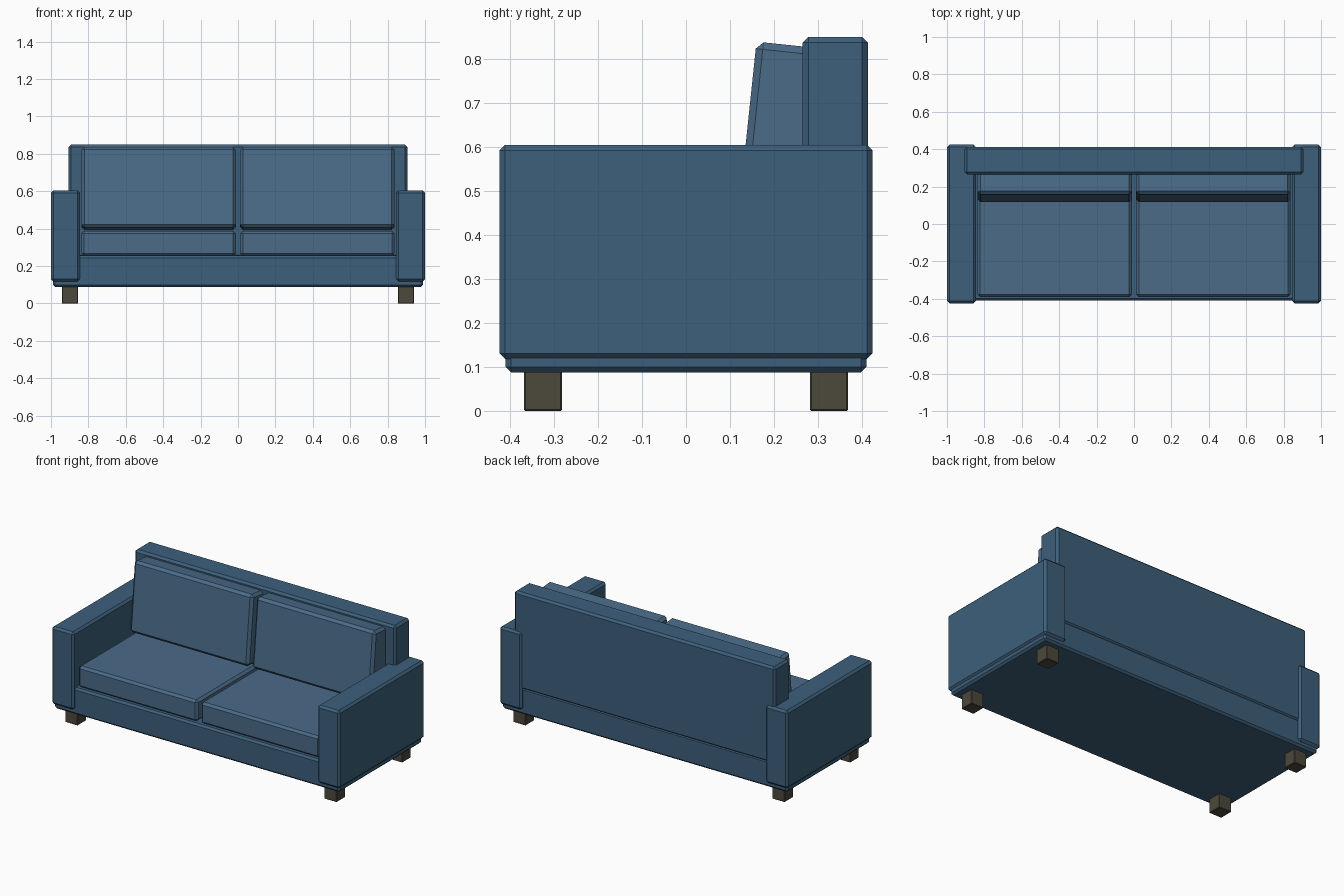
import bpy, bmesh
from math import radians
from mathutils import Matrix, Vector

if "Cube" in bpy.data.objects:
    bpy.data.objects.remove(bpy.data.objects["Cube"])


def material(name, color):
    m = bpy.data.materials.new(name)
    m.diffuse_color = (*color, 1)
    m.use_nodes = True
    m.node_tree.nodes["Principled BSDF"].inputs["Base Color"].default_value = m.diffuse_color
    return m


FABRIC = material("fabric", (0.047, 0.117, 0.202))
CUSHION = material("cushion_fabric", (0.069, 0.147, 0.246))
WOOD = material("dark_wood", (0.072, 0.065, 0.045))


def box(name, lo, hi, bevel, mat, tilt=0):
    """Chamfered box between two corners, optionally leaning back about its centre."""
    lo, hi = Vector(lo), Vector(hi)
    bm = bmesh.new()
    bmesh.ops.create_cube(bm, size=1, matrix=Matrix.Diagonal((*(hi - lo), 1)))
    bmesh.ops.bevel(bm, geom=bm.edges[:], offset=bevel, segments=1,
                    affect='EDGES', profile=0.5)
    mesh = bpy.data.meshes.new(name)
    bm.to_mesh(mesh)
    bm.free()
    mesh.materials.append(mat)
    ob = bpy.data.objects.new(name, mesh)
    ob.location = (lo + hi) / 2
    ob.rotation_euler.x = radians(tilt)
    bpy.context.collection.objects.link(ob)
    return ob


# Base and backrest
box("base", (-0.99, -0.41, 0.088), (0.99, 0.41, 0.256), 0.012, FABRIC)
box("backrest", (-0.905, 0.265, 0.245), (0.905, 0.413, 0.85), 0.013, FABRIC)

for side, s in (("left", -1), ("right", 1)):
    def sided(name, x0, x1, y0, y1, z0, z1, bevel, mat, tilt=0):
        a, b = sorted((s * x0, s * x1))
        box(f"{side}_{name}", (a, y0, z0), (b, y1, z1), bevel, mat, tilt)

    # Arm
    sided("arm", 0.845, 1.0, -0.424, 0.424, 0.118, 0.605, 0.013, FABRIC)
    # Seat cushion
    sided("seat_cushion", 0.012, 0.837, -0.39, 0.27, 0.254, 0.388, 0.014, CUSHION)
    # Leaning back cushion
    sided("back_cushion", 0.012, 0.837, 0.137, 0.282, 0.398, 0.833, 0.016, CUSHION, -6)
    # Legs
    sided("front_leg", 0.855, 0.942, -0.368, -0.282, 0, 0.095, 0.003, WOOD)
    sided("back_leg", 0.855, 0.942, 0.282, 0.368, 0, 0.095, 0.003, WOOD)
